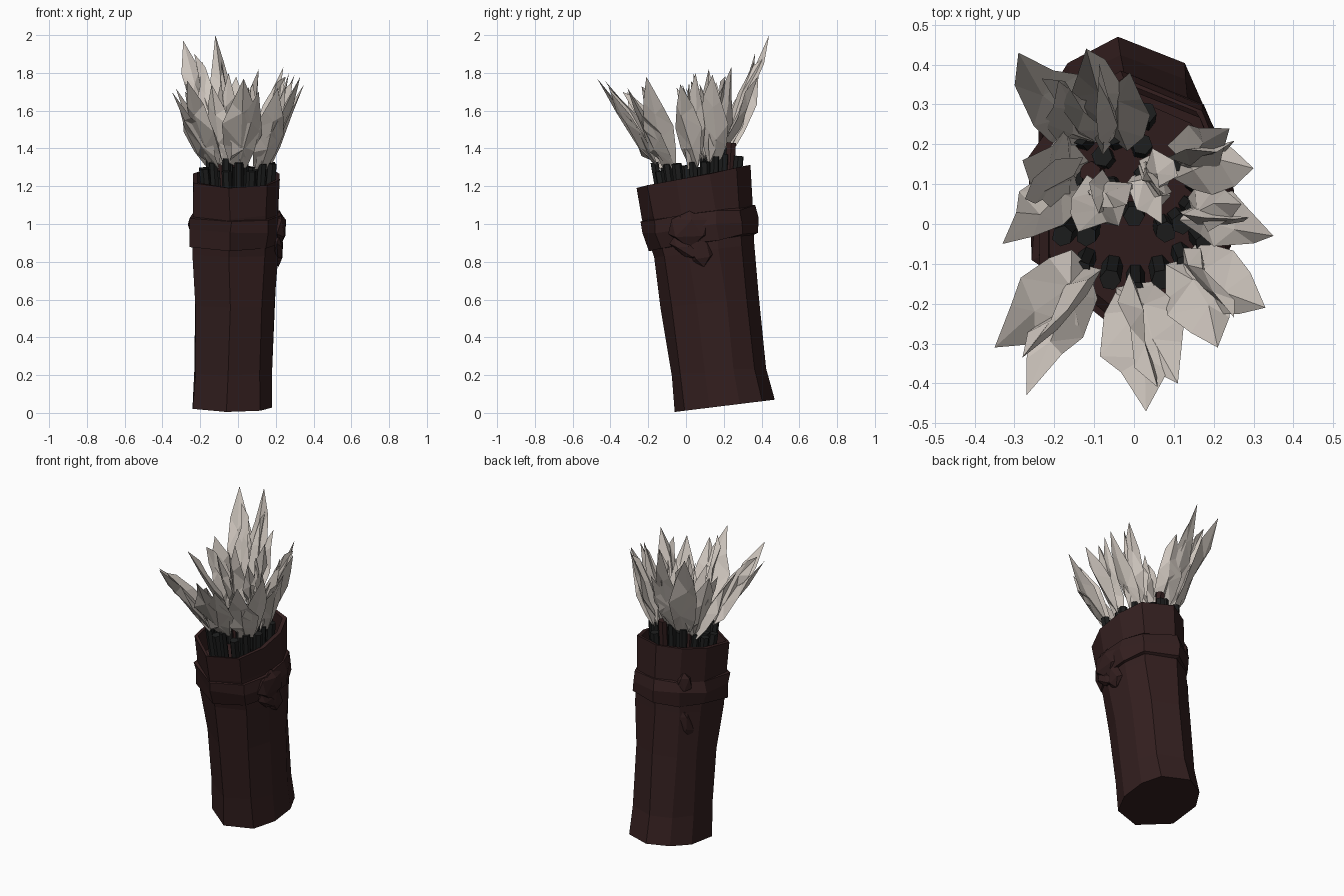
import bpy, bmesh, math, random
from mathutils import Vector, Matrix

if "Cube" in bpy.data.objects:
    bpy.data.objects.remove(bpy.data.objects["Cube"])

random.seed(4)

def material(name, rgb):
    m = bpy.data.materials.new(name)
    m.diffuse_color = (*rgb, 1)
    m.use_nodes = True
    m.node_tree.nodes["Principled BSDF"].inputs["Base Color"].default_value = m.diffuse_color
    return m

LEATHER = material("dark_leather", (0.033, 0.0135, 0.0135))
SHAFT = material("black_wood", (0.012, 0.0125, 0.0125))
FEATHER = material("pale_feather", (0.61, 0.555, 0.505))

def finish(bm, name, mat):
    bmesh.ops.recalc_face_normals(bm, faces=bm.faces)
    me = bpy.data.meshes.new(name)
    bm.to_mesh(me)
    bm.free()
    me.materials.append(mat)
    ob = bpy.data.objects.new(name, me)
    bpy.context.collection.objects.link(ob)
    return ob

def jitter(r):
    return Vector([random.uniform(-r, r) for _ in range(3)])

# Uneven nine-sided outline of the quiver, in unit half-widths
OUTLINE = [(-.15, -1), (.7, -.8), (1, -.3), (1, .3), (.75, .75),
           (-.05, 1), (-.65, .75), (-1, .3), (-1, -.5)]
# Sections: front y, front z, back y, back z, left x, right x
SECTIONS = [(-.06, .005, .47, .07, -.24, .18), (-.075, .2, .425, .24, -.225, .175),
            (-.13, .56, .39, .62, -.23, .195), (-.175, .82, .365, .9, -.235, .21),
            (-.23, 1.03, .355, 1.11, -.235, .215), (-.265, 1.19, .34, 1.31, -.24, .22)]

def ring(s, grow=0.0, wobble=0.0):
    i = min(int(s), len(SECTIONS) - 2)
    f = s - i
    yf, zf, yb, zb, x0, x1 = [a + (b - a) * f for a, b in zip(SECTIONS[i], SECTIONS[i + 1])]
    pts = []
    for u, v in OUTLINE:
        k = (v + 1) / 2
        p = Vector(((x0 + x1) / 2 + u * ((x1 - x0) / 2 + grow),
                    (yf + yb) / 2 + v * ((yb - yf) / 2 + grow * .7), zf + (zb - zf) * k))
        pts.append(p + jitter(wobble))
    return pts

def loft(bm, rings, closed=False):
    loops = [[bm.verts.new(p) for p in r] for r in rings]
    pairs = list(zip(loops, loops[1:])) + ([(loops[-1], loops[0])] if closed else [])
    for a, b in pairs:
        for i in range(len(a)):
            j = (i + 1) % len(a)
            bm.faces.new((a[i], a[j], b[j], b[i]))
    if not closed:
        bm.faces.new(loops[0])
        bm.faces.new(loops[-1])

# Quiver body: outer wall, thick rim, inner wall and inner floor
bm = bmesh.new()
loft(bm, [ring(0), ring(1, 0, .007), ring(2, 0, .009), ring(3, 0, .007), ring(4, 0, .005),
          ring(5, 0, .004), ring(5, -.025), ring(4.2, -.025)])
finish(bm, "quiver_body", LEATHER)

# Wrapped strap
bm = bmesh.new()
loft(bm, [ring(3.2, -.01), ring(3.22, .013, .012), ring(3.6, .024, .01),
          ring(3.9, .01, .012), ring(3.95, -.01)], closed=True)
finish(bm, "strap_band", LEATHER)

# Knots with hanging strap ends on both sides
def lump(name, loc, size, tilt, turn=0):
    bm = bmesh.new()
    bmesh.ops.create_icosphere(bm, subdivisions=1, radius=1)
    m = (Matrix.Translation(loc) @ Matrix.Rotation(turn, 4, 'Z') @ Matrix.Rotation(tilt, 4, 'X')
         @ Matrix.Diagonal((*size, 1)))
    for v in bm.verts:
        v.co = m @ (v.co + jitter(.12))
    finish(bm, name, LEATHER)

lump("right_knot", (.22, .02, .98), (.037, .12, .10), 0)
lump("right_strap_end", (.212, .075, .86), (.03, .06, .10), .3)
lump("right_strap_loop", (.212, .0, .87), (.028, .11, .045), -.5)
lump("left_knot", (-.17, .26, 1.07), (.03, .05, .08), 0, -.8)
lump("left_strap_end", (-.17, .26, .81), (.025, .05, .11), -.25, -.8)

# Arrow shafts
def shaft(name, top, mat=SHAFT, radius=.024):
    low = Vector((top.x * .85, .04 + (top.y - .02) * .8, 1.0))
    q = (top - low).to_track_quat('Z', 'Y')
    bm = bmesh.new()
    loft(bm, [[p + q @ Vector((math.cos(a) * radius, math.sin(a) * radius, 0))
               for a in [i * math.tau / 6 for i in range(6)]] for p in (low, top)])
    finish(bm, name, mat)

# Faceted leaf: outline as (along, across), ridge points raised on both faces
LEAF = [(0, 0), (.02, .5), (.2, .85), (.48, 1), (.74, .55), (1, 0),
        (.7, -.6), (.45, -1), (.18, -.82), (.02, -.5)]
INNER = [(0, -.1), (.03, .5), (.25, .95), (.55, 1), (.85, .6), (.93, .2), (.7, -.1), (.35, -.15)]

def leaf(bm, outline, base, tip, side, width, thick):
    axis = tip - base
    n = axis.cross(side).normalized()
    def place(u, w, d, r):
        return base + axis * (u + random.uniform(-r, r)) + side * (w * width) + n * d
    edge = [bm.verts.new(place(u, w * random.uniform(.85, 1.1),
                               random.uniform(-.025, .025) * (0 < u < 1), .04 * (0 < u < 1)))
            for u, w in outline]
    mid = sum(w for u, w in outline) / len(outline)
    for face in (-1, 1):
        low = bm.verts.new(place(.3, mid + random.uniform(-.25, .25), thick * face, .04))
        high = bm.verts.new(place(.62, mid + random.uniform(-.25, .25), thick * .7 * face, .04))
        count = len(edge)
        near = [low if outline[i][0] + outline[(i + 1) % count][0] < .95 else high for i in range(count)]
        for i in range(count):
            bm.faces.new((edge[i], edge[(i + 1) % count], near[i]))
            if near[i] != near[i - 1]:
                bm.faces.new((edge[i], near[i], near[i - 1]))

# Fletched arrows: feather base, main tip, half-width, second tip, half-width
ARROWS = [
    ((-.13, .21, 1.37), (-.29, .43, 1.97), .09, (-.19, .36, 1.86), .07),
    ((-.05, .21, 1.38), (-.12, .44, 2.00), .07, (-.01, .38, 1.78), .08),
    ((-.14, .12, 1.31), (-.28, .16, 1.75), .10, (-.33, -.05, 1.72), .07),
    ((-.12, -.10, 1.30), (-.35, -.31, 1.70), .10, (-.27, -.43, 1.76), .07),
    ((.00, -.15, 1.30), (.03, -.47, 1.77), .10, (.11, -.40, 1.70), .09),
    ((.12, -.09, 1.29), (.33, -.21, 1.78), .09, (.21, -.31, 1.72), .09),
    ((.14, .04, 1.30), (.35, -.03, 1.74), .07, (.27, .05, 1.80), .06),
    ((.11, .15, 1.33), (.30, .14, 1.79), .08, (.24, .24, 1.83), .07),
    ((-.06, .10, 1.32), (-.14, -.02, 1.74), .07, (-.05, .04, 1.80), .06),
    ((.02, .13, 1.34), (.07, .00, 1.72), .05, (.11, .12, 1.82), .06),
]
for k, (b, t1, w1, t2, w2) in enumerate(ARROWS, 1):
    base, a, c = Vector(b), Vector(t1), Vector(t2)
    middle = (a + c) / 2
    axis = middle - base
    shaft(f"arrow_shaft_{k}", base + axis * .06)
    bm = bmesh.new()
    for tip, w in ((a, w1), (c, w2)):
        side = (tip - base).cross(Vector((0, 0, 1))).normalized()
        leaf(bm, LEAF, base, tip, side, w, .026)
    # inner vane stands off the upper side of the arrow, leaning over
    side = axis.cross(Vector((0, 0, 1))).normalized()
    up = side.cross(axis).normalized()
    lean = .6 if k % 2 else -.6
    leaf(bm, INNER, base, middle, (up + side * lean).normalized(), w1 * .9, .022)
    finish(bm, f"arrow_feathers_{k}", FEATHER)

# Bare shafts between the fletched ones
for k, p in enumerate([(-.18, -.03, 1.29), (-.06, -.14, 1.28), (.08, -.02, 1.30), (.18, -.05, 1.32),
                       (.17, .1, 1.33), (-.08, .17, 1.35), (.02, .2, 1.37), (.0, .02, 1.3),
                       (.03, .28, 1.36), (.07, -.14, 1.28), (-.18, .06, 1.3), (.12, .0, 1.31),
                       (-.12, -.03, 1.28)], 1):
    shaft(f"bare_shaft_{k}", Vector(p), radius=.027)
shaft("leather_wrapped_shaft_1", Vector((.0, .24, 1.43)), LEATHER, .028)
shaft("leather_wrapped_shaft_2", Vector((-.11, .13, 1.36)), LEATHER, .028)
